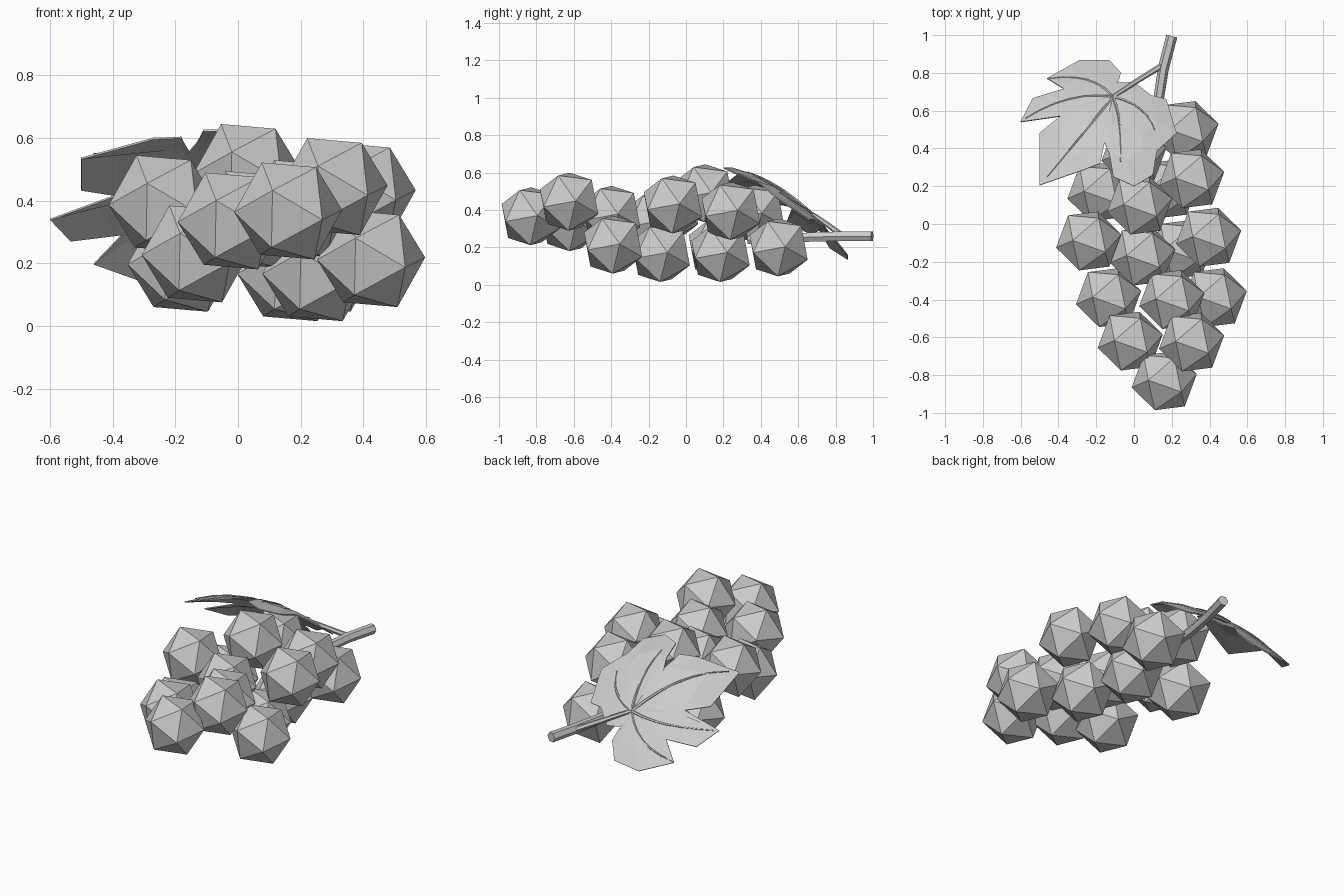
import bpy, bmesh, math
from mathutils import Vector, Matrix

if "Cube" in bpy.data.objects:
    bpy.data.objects.remove(bpy.data.objects["Cube"])


def make_object(name, bm):
    bmesh.ops.recalc_face_normals(bm, faces=bm.faces)
    me = bpy.data.meshes.new(name)
    bm.to_mesh(me)
    bm.free()
    ob = bpy.data.objects.new(name, me)
    bpy.context.collection.objects.link(ob)
    return ob


def tube(name, pts, radii, sides=6):
    """Low-poly tapered tube through the given points."""
    bm = bmesh.new()
    pts = [Vector(p) for p in pts]
    rings = []
    for i, p in enumerate(pts):
        d = (pts[min(i + 1, len(pts) - 1)] - pts[max(i - 1, 0)]).normalized()
        side = d.cross(Vector((0, 0, 1))).normalized()
        up = side.cross(d)
        rings.append([bm.verts.new(p + radii[i] * (math.cos(a) * side + math.sin(a) * up))
                      for a in (2 * math.pi * k / sides for k in range(sides))])
    for r0, r1 in zip(rings, rings[1:]):
        for k in range(sides):
            n = (k + 1) % sides
            bm.faces.new((r0[k], r0[n], r1[n], r1[k]))
    bm.faces.new(rings[0])
    bm.faces.new(rings[-1])
    return make_object(name, bm)


def frame(p, q):
    """Rotation whose first axis is p, second axis leaning to q."""
    p = Vector(p).normalized()
    e = Vector(q) - p * p.dot(Vector(q))
    e.normalize()
    return Matrix((p, e, p.cross(e))).transposed()


# Grapes: faceted icosahedra sharing one tilted orientation
ico_bm = bmesh.new()
bmesh.ops.create_icosphere(ico_bm, subdivisions=1, radius=0.176)
corners = sorted((v.co.copy() for v in ico_bm.verts), key=lambda c: -c.z)
turn = frame((0.975, 0.2, 0.02), (0.47, -0.02, -0.89)) @ frame(corners[0], corners[1]).transposed()
ico_bm.transform(turn.to_4x4())

grapes = [
    (0.275, 0.495, 0.20), (0.305, 0.24, 0.395), (0.03, 0.10, 0.49), (-0.18, 0.17, 0.20),
    (-0.24, -0.09, 0.39), (0.045, -0.17, 0.34), (0.395, -0.07, 0.43), (0.25, -0.135, 0.17),
    (0.17, 0.185, 0.17), (-0.135, -0.39, 0.23), (0.20, -0.40, 0.375), (0.425, -0.39, 0.215),
    (-0.02, -0.62, 0.335), (0.305, -0.625, 0.445), (0.16, -0.83, 0.367), (0.0, 0.37, 0.38),
]
for i, c in enumerate(grapes):
    make_object(f"grape_{i + 1}", ico_bm.copy()).location = c
ico_bm.free()


# Leaf surface: arches down towards the back and to both sides
def leaf_z(x, y):
    u = y - 0.21
    return 0.63 - 0.443 * u - 0.908 * u * (y - 0.56) - 0.6 * (x + 0.1) ** 2


def on_leaf(x, y, lift=0.0):
    return Vector((x, y, leaf_z(x, y) + lift))


centre = Vector((-0.11, 0.675))
outline = [
    (-0.46, 0.77), (-0.29, 0.865), (-0.13, 0.865), (-0.07, 0.80), (-0.09, 0.745),
    (0.0, 0.75), (0.09, 0.68), (0.17, 0.66), (0.225, 0.48), (0.12, 0.385),
    (0.10, 0.26), (0.0, 0.20), (-0.11, 0.25), (-0.13, 0.37), (-0.165, 0.45),
    (-0.19, 0.40), (-0.18, 0.32), (-0.27, 0.285), (-0.50, 0.205), (-0.50, 0.48),
    (-0.39, 0.57), (-0.60, 0.54), (-0.535, 0.665), (-0.37, 0.715),
]
bm = bmesh.new()
mid = bm.verts.new(on_leaf(*centre))
rings = [[bm.verts.new(on_leaf(*centre.lerp(Vector(p), t))) for p in outline]
         for t in (0.35, 0.7, 1.0)]
n = len(outline)
for k in range(n):
    j = (k + 1) % n
    bm.faces.new((mid, rings[0][k], rings[0][j]))
    for a, b in zip(rings, rings[1:]):
        bm.faces.new((a[k], b[k], b[j], a[j]))
leaf = make_object("leaf", bm)
mod = leaf.modifiers.new("thickness", 'SOLIDIFY')
mod.thickness = 0.006
mod.offset = 0

# Leaf veins: curved from the leaf base to each lobe
veins = [((-0.22, 0.81), (-0.455, 0.77)), ((-0.34, 0.71), (-0.575, 0.56)),
         ((-0.26, 0.49), (-0.46, 0.25)), ((-0.06, 0.55), (-0.07, 0.33)),
         ((0.07, 0.63), (0.11, 0.50))]
for i, (bend, tip) in enumerate(veins):
    pts, rad = [], []
    for s in range(7):
        t = s / 6
        p = centre * (1 - t) ** 2 + Vector(bend) * 2 * t * (1 - t) + Vector(tip) * t * t
        pts.append(on_leaf(*p, 0.003))
        rad.append(0.009 - 0.006 * t)
    tube(f"leaf_vein_{i + 1}", pts, rad, 5)

# Main stem running into the bunch, and the leaf stalk
tube("stem", [(0.20, 0.995, 0.26), (0.155, 0.82, 0.26), (0.13, 0.66, 0.255), (0.11, 0.33, 0.24)],
     [0.030, 0.029, 0.028, 0.025])
tube("leaf_stalk", [(0.15, 0.84, 0.26), (0.02, 0.76, 0.32), tuple(on_leaf(*centre, 0.004))],
     [0.016, 0.014, 0.011])
